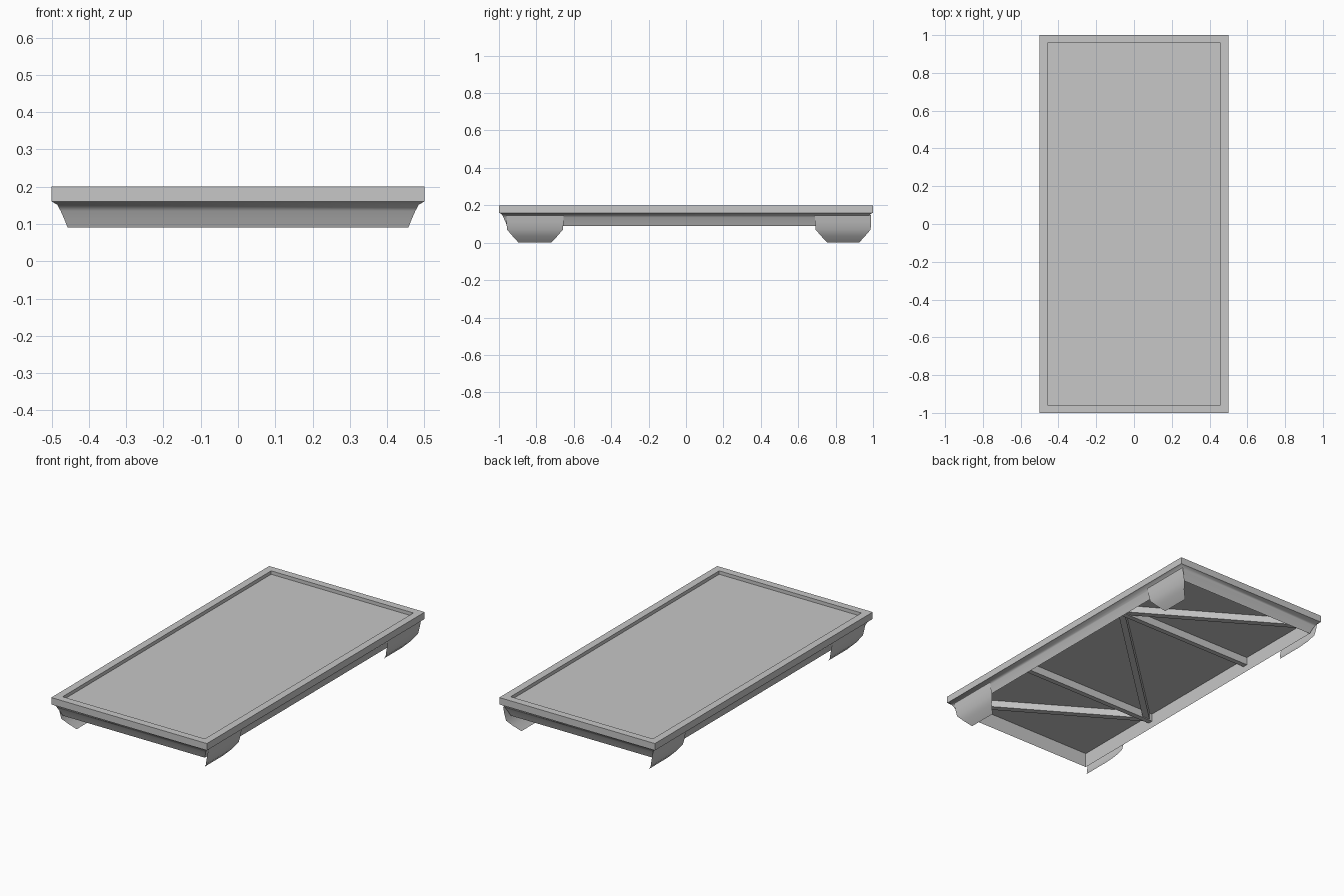
import bpy
import math
from mathutils import Vector

cube = bpy.data.objects.get("Cube")
if cube:
    bpy.data.objects.remove(cube, do_unlink=True)

HALF_X, HALF_Y, INSET = 0.5, 1.0, 0.043
INNER_X, INNER_Y = HALF_X - INSET, HALF_Y - INSET

grey = bpy.data.materials.new("plain grey")
grey.use_nodes = True
grey.diffuse_color = (0.57, 0.57, 0.57, 1)
grey.node_tree.nodes["Principled BSDF"].inputs["Base Color"].default_value = (0.57, 0.57, 0.57, 1)


def add_mesh(name, verts, faces, smooth=False):
    mesh = bpy.data.meshes.new(name)
    mesh.from_pydata(verts, [], faces)
    mesh.materials.append(grey)
    obj = bpy.data.objects.new(name, mesh)
    bpy.context.collection.objects.link(obj)
    if smooth:
        bpy.ops.object.select_all(action="DESELECT")
        obj.select_set(True)
        bpy.context.view_layer.objects.active = obj
        bpy.ops.object.shade_smooth_by_angle(angle=math.radians(40))
    return obj


def add_beam(name, start, end, width, bottom, top):
    """Rectangular beam between two points on the plan."""
    a, b = Vector(start), Vector(end)
    side = (b - a).orthogonal().normalized() * width / 2
    plan = [a + side, b + side, b - side, a - side]
    verts = [(p.x, p.y, z) for z in (bottom, top) for p in plan]
    faces = [(0, 1, 2, 3), (7, 6, 5, 4)]
    faces += [(i, i + 4, (i + 1) % 4 + 4, (i + 1) % 4) for i in range(4)]
    return add_mesh(name, verts, faces)


# Raised rim and coved skirt: one profile (inset, height) swept round the rectangle
profile = [(INSET, 0.2), (0, 0.2), (0, 0.16), (0.015, 0.152),
           (0.024, 0.135), (0.035, 0.11), (INSET, 0.09)]
count = len(profile)
verts = [(sx * (HALF_X - d), sy * (HALF_Y - d), z)
         for sx, sy in ((-1, -1), (1, -1), (1, 1), (-1, 1)) for d, z in profile]
faces = []
for c in range(4):
    n = (c + 1) % 4
    for i in range(count):
        j = (i + 1) % count
        faces.append((c * count + i, c * count + j, n * count + j, n * count + i))
add_mesh("rim_and_skirt", verts, faces, smooth=True)

# Recessed top panel
add_beam("top_panel", (0, -INNER_Y), (0, INNER_Y), 2 * INNER_X, 0.175, 0.18)

# Cross bars and zigzag braces under the panel
BAR_Y = 0.405
for name, y in (("front_cross_bar", -BAR_Y), ("rear_cross_bar", BAR_Y)):
    add_beam(name, (-INNER_X, y), (INNER_X, y), 0.03, 0.13, 0.176)

corners = [(0.43, -0.93), (-0.43, -BAR_Y), (0.43, BAR_Y), (-0.43, 0.93)]
for name, a, b in zip(("front_brace", "middle_brace", "rear_brace"), corners, corners[1:]):
    add_beam(name, a, b, 0.035, 0.135, 0.176)

# Thin curved feet on the long sides: (x, height, trim at each end)
foot_rows = [(0.482, 0.147, 0), (0.475, 0.11, 0), (0.466, 0.07, 0.003),
             (0.443, 0.035, 0.033), (0.41, 0, 0.065)]
for end, y0, y1 in (("front", -0.96, -0.655), ("rear", 0.69, 0.99)):
    for side, s in (("left", 1), ("right", -1)):
        verts = []
        for x, z, trim in foot_rows:
            verts += [(s * x, y0 + trim, z), (s * x, y1 - trim, z)]
        faces = [(2 * i, 2 * i + 2, 2 * i + 3, 2 * i + 1)[::s]
                 for i in range(len(foot_rows) - 1)]
        add_mesh(f"{end}_{side}_foot", verts, faces, smooth=True)
